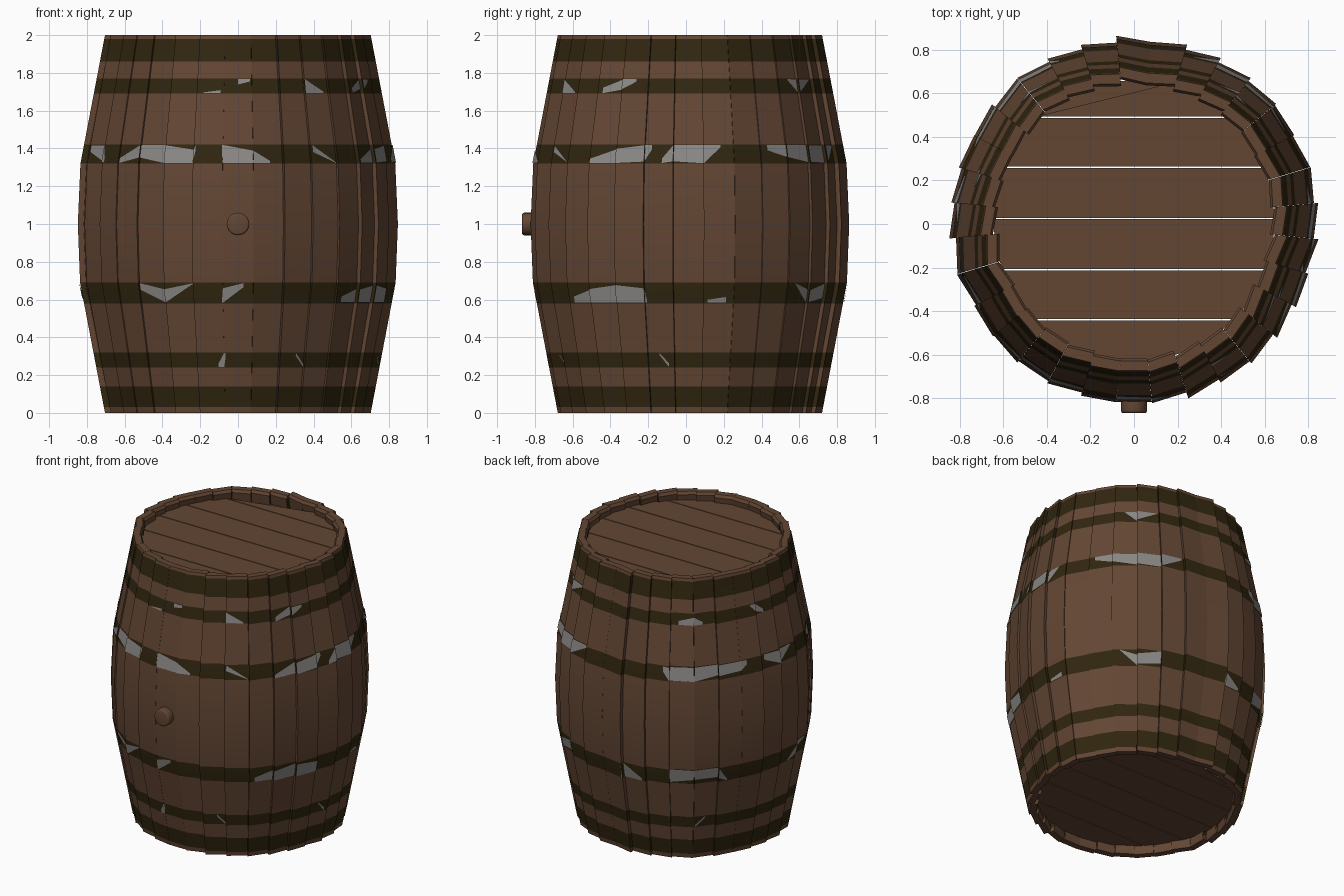
import bpy, bmesh, math, random
from mathutils import Vector

random.seed(4)
if "Cube" in bpy.data.objects:
    bpy.data.objects.remove(bpy.data.objects["Cube"])


def material(name, rgb):
    m = bpy.data.materials.new(name)
    m.use_nodes = True
    m.diffuse_color = (*rgb, 1)
    bsdf = m.node_tree.nodes["Principled BSDF"]
    bsdf.inputs["Base Color"].default_value = (*rgb, 1)
    bsdf.inputs["Roughness"].default_value = 0.8
    return m


WOOD = material("brown wood", (0.125, 0.062, 0.034))
DARK = material("dark hoop", (0.03, 0.019, 0.005))
GREY = material("worn grey metal", (0.26, 0.25, 0.24))

CY = 0.015
COUNT = 32
STEP = math.tau / COUNT
BANDS = [(0.03, 0.14), (0.24, 0.32), (0.58, 0.69), (1.32, 1.42), (1.69, 1.77), (1.86, 1.98)]
LEVELS = sorted({0, 1, 2, *[z for band in BANDS for z in band]})
TILT = [0] + [random.uniform(-0.017, 0.017) for _ in range(COUNT - 1)]
LIFT = [0] + [random.uniform(-0.004, 0.004) for _ in range(COUNT - 1)]


def finish(name, bm, mats, smooth=30):
    me = bpy.data.meshes.new(name)
    bm.to_mesh(me)
    bm.free()
    for m in mats:
        me.materials.append(m)
    ob = bpy.data.objects.new(name, me)
    bpy.context.collection.objects.link(ob)
    bpy.ops.object.select_all(action="DESELECT")
    ob.select_set(True)
    bpy.context.view_layer.objects.active = ob
    bpy.ops.object.shade_smooth_by_angle(angle=math.radians(smooth))
    return ob


def radius(z):
    d = abs(z - 1)
    return 0.832 - 0.04 * d if d < 0.31 else 0.82 - (d - 0.31) * 0.191


def stave_point(i, f, z, depth=0.0):
    """Point on stave i; f runs from -1 to 1 across its width."""
    a = -math.pi / 2 + i * STEP
    r = radius(z) + LIFT[i] + TILT[i] * f - depth
    w = (radius(z) - depth) * math.tan(STEP / 2) * f
    return Vector((math.cos(a) * r - math.sin(a) * w,
                   CY + math.sin(a) * r + math.cos(a) * w, z))


# Bulging staves with the hoop bands as dark faces
for i in range(COUNT):
    bm = bmesh.new()
    rings = []
    for z in LEVELS:
        thick = 0.045 if z in (0, 2) else 0.06
        rings.append([bm.verts.new(stave_point(i, f, z, d))
                      for f, d in ((-1, 0), (1, 0), (1, thick), (-1, thick))])
    for z0, z1, lo, hi in zip(LEVELS, LEVELS[1:], rings, rings[1:]):
        for k in range(4):
            n = (k + 1) % 4
            face = bm.faces.new((lo[k], lo[n], hi[n], hi[k]))
            face.material_index = int(k != 2 and (z0, z1) in BANDS)
    bm.faces.new(rings[0])
    bm.faces.new(rings[-1])
    bmesh.ops.recalc_face_normals(bm, faces=bm.faces)
    finish(f"stave_{i + 1:02d}", bm, (WOOD, DARK))


# Worn metal patches on the hoops, as angle spans in degrees
def worn_patches(name, band, spans):
    z0, z1 = band
    bm = bmesh.new()
    for start, end in spans:
        s0, s1 = [(math.radians(a) + math.pi / 2) / STEP + 0.5 for a in (start, end)]
        cuts = [s0] + list(range(math.floor(s0) + 1, math.ceil(s1))) + [s1]
        jag = []
        for k in range(len(cuts)):
            edge = k in (0, len(cuts) - 1)
            pull = random.uniform(0.6, 0.95) if edge else random.uniform(0, 0.35)
            jag.append((pull, 0.03) if random.random() < 0.5 else (0.03, pull))
        for k in range(len(cuts) - 1):
            i = math.floor((cuts[k] + cuts[k + 1]) / 2)
            corners = []
            for j in (k, k + 1):
                f = (cuts[j] - i) * 2 - 1
                low, high = jag[j]
                corners.append((f, z0 + (z1 - z0) * low))
                corners.append((f, z1 - (z1 - z0) * high))
            order = (corners[0], corners[2], corners[3], corners[1])
            bm.faces.new([bm.verts.new(stave_point(i % COUNT, f, z, -0.005)) for f, z in order])
    finish(name, bm, (GREY,))


worn_patches("upper_hoop_wear", BANDS[3],
             [(-140, -106), (-96, -78), (-61, -51), (-39, -14), (-10, 12), (31, 72),
              (115, 155), (165, 182), (198, 210)])
worn_patches("lower_hoop_wear", BANDS[2],
             [(-129, -107), (-96, -88), (-48, -16), (7, 14), (43, 62),
              (95, 105), (118, 145), (180, 195)])
worn_patches("shoulder_hoop_wear", BANDS[4],
             [(-104, -97), (-90, -85), (-62, -53), (-37, -22), (45, 61), (122, 134), (160, 168)])
worn_patches("foot_hoop_wear", BANDS[1], [(-98, -95), (-66, -62), (-12, -8), (130, 135)])


# Plank heads: discs sliced by planes into boards
def board(name, z, cuts):
    bm = bmesh.new()
    bmesh.ops.create_circle(bm, cap_ends=True, segments=48, radius=0.645)
    bmesh.ops.translate(bm, verts=bm.verts, vec=(0, CY, z - 0.02))
    for co, normal in cuts:
        bmesh.ops.bisect_plane(bm, geom=bm.verts[:] + bm.edges[:] + bm.faces[:],
                               plane_co=co, plane_no=normal, clear_outer=True)
    out = bmesh.ops.extrude_face_region(bm, geom=bm.faces[:])
    bmesh.ops.translate(bm, vec=(0, 0, 0.04),
                        verts=[v for v in out["geom"] if isinstance(v, bmesh.types.BMVert)])
    bmesh.ops.recalc_face_normals(bm, faces=bm.faces)
    finish(name, bm, (WOOD,))


GAP = 0.003
seams = [-0.7, -0.44, -0.21, 0.025, 0.26, 0.49, 0.75]
slant, slant_normal = (-0.3, 0.53, 0), (-0.24, 0.97, 0)
for head, z, drop in (("top", 1.92, -0.03), ("bottom", 0.08, 0.03)):
    for n, (y0, y1) in enumerate(zip(seams, seams[1:])):
        cuts = [((0, y0 + GAP, 0), (0, -1, 0)), ((0, y1 - GAP, 0), (0, 1, 0))]
        if n == 5:
            cuts.append((slant, slant_normal))
        board(f"{head}_board_{n + 1}", z, cuts)
    board(f"{head}_sunken_board", z + drop, [(slant, [-c for c in slant_normal])])

# Round bung on the front
bpy.ops.mesh.primitive_cylinder_add(vertices=24, radius=0.06, depth=0.08,
                                    location=(0, -0.828, 1), rotation=(math.pi / 2, 0, 0))
bung = bpy.context.object
bung.name = "bung"
bung.data.materials.append(WOOD)
bevel = bung.modifiers.new("rounded edge", "BEVEL")
bevel.width = 0.012
bevel.segments = 3
bpy.ops.object.shade_smooth()
